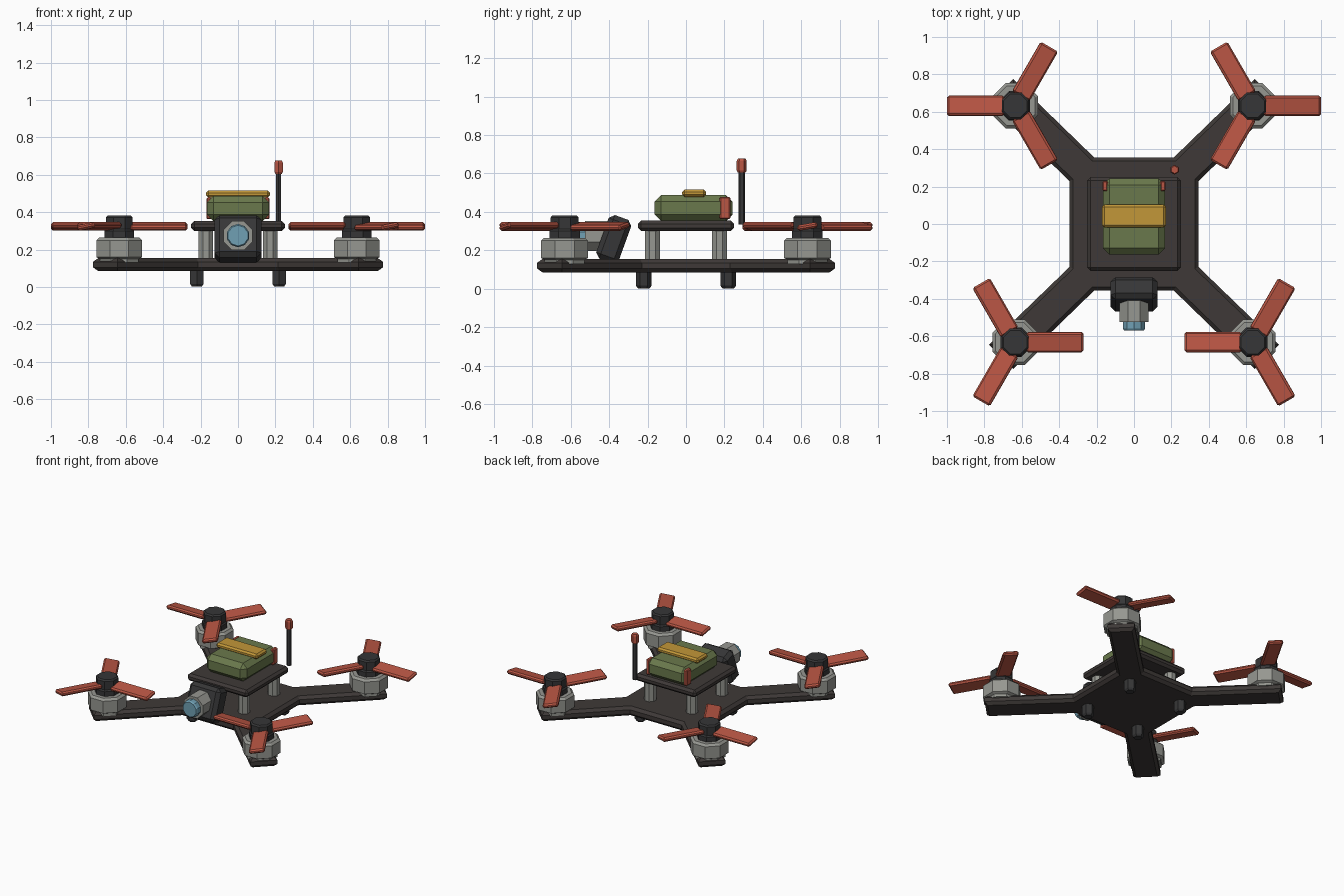
import bpy, bmesh, math
from mathutils import Matrix, Vector

if "Cube" in bpy.data.objects:
    bpy.data.objects.remove(bpy.data.objects["Cube"])


def material(name, r, g, b):
    m = bpy.data.materials.new(name)
    lin = [((c / 255 + 0.055) / 1.055) ** 2.4 for c in (r, g, b)]
    m.diffuse_color = (*lin, 1)
    m.use_nodes = True
    m.node_tree.nodes["Principled BSDF"].inputs["Base Color"].default_value = m.diffuse_color
    return m


CARBON = material("carbon", 62, 57, 55)
BLACK = material("black plastic", 54, 54, 55)
GREY = material("grey metal", 150, 151, 145)
RED = material("red plastic", 186, 86, 68)
GREEN = material("battery green", 106, 121, 76)
YELLOW = material("strap yellow", 194, 151, 56)
BLUE = material("lens blue", 112, 160, 180)


def finish(bm, name, mat, matrix=Matrix()):
    bmesh.ops.recalc_face_normals(bm, faces=bm.faces)
    me = bpy.data.meshes.new(name)
    bm.to_mesh(me)
    bm.free()
    me.materials.append(mat)
    ob = bpy.data.objects.new(name, me)
    ob.matrix_world = matrix
    bpy.context.collection.objects.link(ob)
    return ob


def box(name, mat, center, size, bevel, matrix=None):
    """Chamfered box; matrix overrides the plain placement."""
    bm = bmesh.new()
    bmesh.ops.create_cube(bm, size=1, matrix=Matrix.Diagonal((*size, 1)))
    bmesh.ops.bevel(bm, geom=bm.edges[:], offset=bevel, segments=1, affect='EDGES')
    return finish(bm, name, mat, matrix or Matrix.Translation(center))


def lathe(name, mat, profile, sides, matrix):
    """Closed faceted solid from (radius, height) rings, flat side facing front."""
    bm = bmesh.new()
    rings = []
    for r, z in profile:
        rings.append([bm.verts.new((r * math.cos(a), r * math.sin(a), z))
                      for a in (2 * math.pi * (i + 0.5) / sides for i in range(sides))])
    for lo, hi in zip(rings, rings[1:]):
        for i in range(sides):
            j = (i + 1) % sides
            bm.faces.new((lo[i], lo[j], hi[j], hi[i]))
    bm.faces.new(rings[0][::-1])
    bm.faces.new(rings[-1])
    return finish(bm, name, mat, matrix)


def at(x, y, z=0):
    return Matrix.Translation((x, y, z))


# X-shaped frame plate: one quadrant outline mirrored around
quad = [(0.345, 0.23), (0.775, 0.645), (0.645, 0.775), (0.213, 0.356)]
outline = (quad + [(-x, y) for x, y in quad[::-1]]
           + [(-x, -y) for x, y in quad] + [(x, -y) for x, y in quad[::-1]])
bm = bmesh.new()
base = bm.faces.new([bm.verts.new((x, y, 0.085)) for x, y in outline])
ext = bmesh.ops.extrude_face_region(bm, geom=[base], use_keep_orig=True)
for v in ext["geom"]:
    if isinstance(v, bmesh.types.BMVert):
        v.co.z = 0.155
bmesh.ops.recalc_face_normals(bm, faces=bm.faces)
rim = [e for e in bm.edges if abs(e.verts[0].co.z - e.verts[1].co.z) < 1e-4]
bmesh.ops.bevel(bm, geom=rim, offset=0.02, segments=1, affect='EDGES')
finish(bm, "frame_plate", CARBON)

# Upper deck
box("top_plate", CARBON, (0, 0, 0.327), (0.5, 0.5, 0.054), 0.017)

# Parts repeated at the four corners
for sx in (-1, 1):
    for sy in (-1, 1):
        tag = ("rear" if sy > 0 else "front") + ("_right" if sx > 0 else "_left")
        lathe("foot_" + tag, BLACK, [(0.03, 0.002), (0.041, 0.016), (0.041, 0.1)], 6,
              at(0.22 * sx, 0.22 * sy))
        lathe("standoff_" + tag, GREY, [(0.042, 0.15), (0.042, 0.305)], 8,
              at(0.172 * sx, 0.175 * sy))
        mx, my = 0.635 * sx, 0.632 * sy
        lathe("motor_" + tag, GREY,
              [(0.112, 0.13), (0.112, 0.15), (0.132, 0.16), (0.132, 0.25), (0.115, 0.265)],
              8, at(mx, my))
        lathe("hub_" + tag, BLACK,
              [(0.086, 0.26), (0.086, 0.3), (0.078, 0.31), (0.078, 0.372), (0.068, 0.382)],
              8, at(mx, my))
        # Three pitched blades, the first pointing outward at the rear, inward at the front
        start = 0 if sx * sy > 0 and sy > 0 or sx < 0 and sy < 0 else math.pi
        for k in range(3):
            m = (at(mx, my, 0.324) @ Matrix.Rotation(start + k * math.tau / 3, 4, 'Z')
                 @ at(0.212, 0) @ Matrix.Rotation(math.radians(10), 4, 'X'))
            box(f"blade_{tag}_{k + 1}", RED, None, (0.306, 0.108, 0.03), 0.01, m)

# Battery with strap and side tabs
box("battery", GREEN, (0, 0.04, 0.42), (0.332, 0.406, 0.134), 0.034)
box("battery_strap", YELLOW, (0, 0.042, 0.497), (0.34, 0.124, 0.038), 0.012)
for s in (-1, 1):
    box("battery_tab", RED, (0.154 * s, 0.203, 0.42), (0.028, 0.055, 0.115), 0.006)

# Antenna
lathe("antenna_rod", BLACK, [(0.016, 0.335), (0.016, 0.62)], 6, at(0.217, 0.29))
lathe("antenna_tip", RED, [(0.02, 0.605), (0.026, 0.615), (0.026, 0.665), (0.02, 0.677)],
      6, at(0.217, 0.29))

# Camera: housing leaning back, lens pointing forward
box("camera_housing", BLACK, None, (0.25, 0.125, 0.24), 0.025,
    at(0, -0.376, 0.258) @ Matrix.Rotation(math.radians(-20), 4, 'X'))
forward = at(0, 0, 0.275) @ Matrix.Rotation(math.radians(90), 4, 'X')
lathe("lens_barrel", GREY, [(0.084, 0.38), (0.084, 0.525)], 8, forward)
lathe("lens_glass", BLUE, [(0.062, 0.5), (0.062, 0.56), (0.055, 0.57)], 10, forward)
